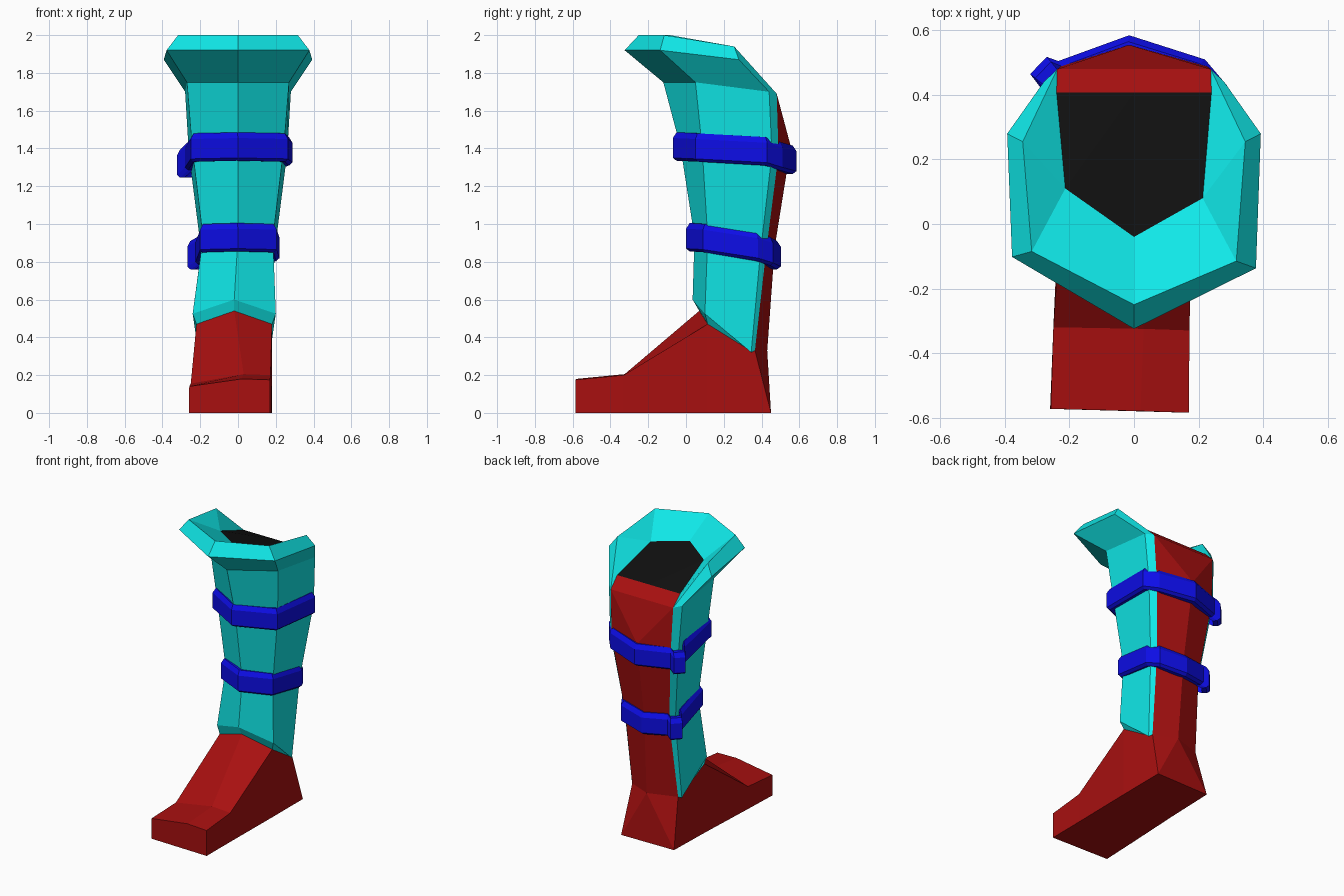
import bpy, bmesh
from mathutils import Vector

if "Cube" in bpy.data.objects:
    bpy.data.objects.remove(bpy.data.objects["Cube"])


def material(name, rgb):
    m = bpy.data.materials.new(name)
    m.diffuse_color = (*rgb, 1)
    m.use_nodes = True
    m.node_tree.nodes["Principled BSDF"].inputs["Base Color"].default_value = m.diffuse_color
    return m


RED = material("red leather", (0.39, 0.005, 0.005))
CYAN = material("cyan plate", (0.005, 0.8, 0.8))
BLUE = material("blue strap", (0.004, 0.004, 0.8))
BLACK = material("black opening", (0.005, 0.005, 0.005))


def loft(name, rows, mat, closed=False, caps=False, cyclic_rows=False):
    """Skin a list of point rows; repeated points collapse to triangles."""
    bm = bmesh.new()
    cache = {}

    def vert(p):
        key = tuple(round(c, 4) for c in p)
        if key not in cache:
            cache[key] = bm.verts.new(key)
        return cache[key]

    def face(pts):
        vs = list(dict.fromkeys(vert(p) for p in pts))
        if len(vs) > 2:
            bm.faces.new(vs)

    n = len(rows[0])
    for i in range(len(rows) if cyclic_rows else len(rows) - 1):
        a, b = rows[i], rows[(i + 1) % len(rows)]
        for j in range(n if closed else n - 1):
            k = (j + 1) % n
            face((a[j], a[k], b[k], b[j]))
    if caps:  # fan each end from its middle point
        for row in (rows[0], rows[-1]):
            mid = n // 2
            for j in range(n):
                face((row[mid], row[j], row[(j + 1) % n]))
    bmesh.ops.recalc_face_normals(bm, faces=bm.faces)
    me = bpy.data.meshes.new(name)
    bm.to_mesh(me)
    bm.free()
    me.materials.append(mat)
    ob = bpy.data.objects.new(name, me)
    bpy.context.collection.objects.link(ob)
    return ob


def mirrored(*half, cx=0.0, dy=0.0):
    """Right-hand points ending at the centre -> full left-to-right row.
    dy pushes the left front corners back a little."""
    left = [(2 * cx - x, y + (dy if y < .2 else 0), z) for x, y, z in half[:-1]]
    return left + [half[-1]] + list(reversed(half[:-1]))


# Shin plate: rows of rear lip, rear corner, front corner, front ridge
loft("shin_plate", [
    mirrored((.238, .48, 1.69), (.28, .44, 1.70), (.27, .05, 1.75), (0, -.12, 1.75), dy=.03),
    mirrored((.225, .49, 1.37), (.26, .455, 1.37), (.243, .085, 1.41), (0, -.03, 1.41), dy=.03),
    mirrored((.17, .425, .86), (.195, .395, .86), (.185, .115, .93), (0, .045, .93), dy=.015),
    mirrored((.155, .365, .33), (.17, .345, .32), (.20, .10, .525), (-.02, .035, .60), cx=-.02, dy=.015),
    mirrored((.155, .365, .33), (.16, .34, .33), (.18, .115, .47), (-.02, .07, .54), cx=-.02),
], CYAN)

# Flared collar: base, outer edge, rim, then inward to the opening
opening = mirrored((.24, .407, 1.76), (.213, .08, 1.875), (.213, .08, 1.875), (0, -.04, 1.89), dy=.03)
loft("flared_collar", [
    mirrored((.28, .44, 1.70), (.28, .44, 1.70), (.27, .05, 1.75), (0, -.12, 1.75), dy=.03),
    mirrored((.28, .44, 1.70), (.393, .28, 1.87), (.378, -.137, 1.92), (0, -.325, 1.92), dy=.035),
    mirrored((.238, .48, 1.69), (.345, .255, 1.94), (.317, -.115, 2.0), (0, -.25, 2.0), dy=.03),
    opening,
], CYAN)

# Dark opening
centre = [(0, .407, 1.76)] * len(opening)
loft("leg_opening", [opening, centre], BLACK)

# Calf panel down the back
loft("calf_panel", [
    mirrored((.24, .407, 1.76), (0, .407, 1.76)),
    mirrored((.238, .48, 1.69), (0, .48, 1.69)),
    mirrored((.238, .48, 1.69), (-.015, .555, 1.41)),
    mirrored((.225, .49, 1.37), (-.015, .555, 1.41)),
    mirrored((.17, .425, .86), (-.01, .47, .88)),
    mirrored((.155, .365, .33), (0, .43, .33), cx=-.02),
], RED)

# Foot: sections from toe to heel (sole, side, ridge, side, sole)
loft("foot", [
    [(-.26, -.573, 0), (-.258, -.573, .14), (.02, -.58, .18), (.17, -.585, .175), (.17, -.585, 0)],
    [(-.25, -.32, 0), (-.25, -.32, .155), (.03, -.325, .205), (.172, -.33, .2), (.172, -.33, 0)],
    [(-.23, .11, 0), (-.22, .115, .47), (-.02, .07, .54), (.18, .115, .47), (.178, .11, 0)],
    [(-.22, .445, 0), (-.195, .365, .33), (0, .43, .33), (.155, .365, .33), (.18, .45, 0)],
], RED, closed=True, caps=True)


# Straps: a bevelled band carried round the leg, bulging at the left buckle
def strap(name, path):
    cx = sum(p[0] for p in path) / len(path)
    cy = (min(p[1] for p in path) + max(p[1] for p in path)) / 2
    rows = []
    for x, y, z in path:
        d = Vector((cx - x, cy - y, 0)).normalized()
        rows.append([(x + d.x * i, y + d.y * i, z + dz)
                     for i, dz in ((.05, .075), (.02, .075), (0, .045), (0, -.06), (.02, -.075), (.05, -.075))])
    loft(name, rows, BLUE, closed=True, cyclic_rows=True)


strap("upper_strap", [
    (0, -.07, 1.41), (.265, .05, 1.405), (.288, .43, 1.385), (.22, .51, 1.36), (-.015, .585, 1.34),
    (-.235, .505, 1.34), (-.27, .518, 1.32), (-.322, .465, 1.32), (-.28, .41, 1.36), (-.25, .08, 1.405)])
strap("lower_strap", [
    (0, 0, .93), (.205, .09, .925), (.22, .38, .88), (.175, .46, .855), (-.01, .502, .835),
    (-.18, .46, .85), (-.215, .475, .835), (-.268, .42, .835), (-.225, .37, .86), (-.2, .1, .925)])
